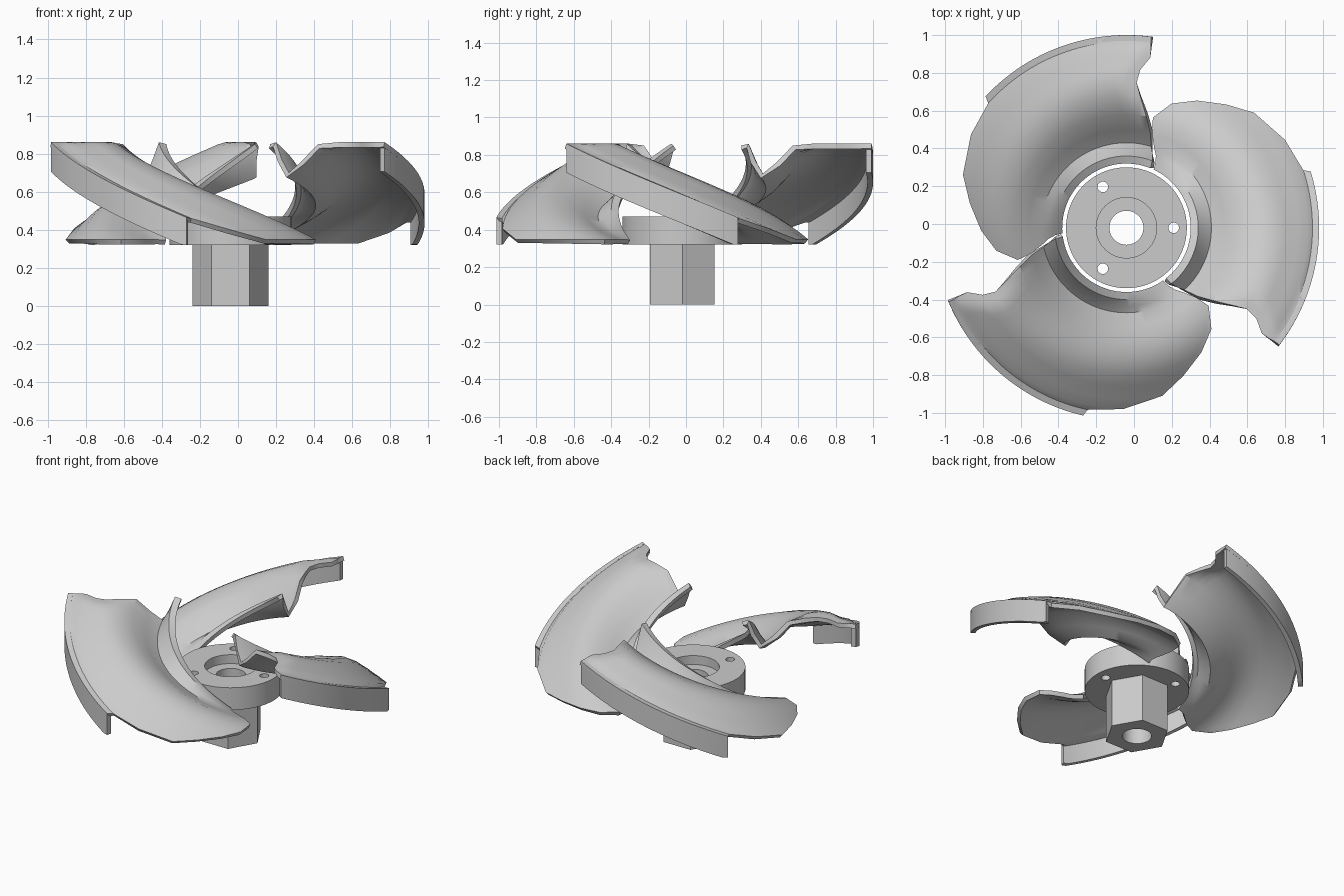
import bpy, bmesh, math
from mathutils import Vector

cube = bpy.data.objects.get("Cube")
if cube:
    bpy.data.objects.remove(cube, do_unlink=True)

AXIS = Vector((-0.04, -0.02, 0))
TOP = 0.86

metal = bpy.data.materials.new("grey_metal")
metal.use_nodes = True
GREY = (0.6, 0.6, 0.6, 1)
metal.diffuse_color = GREY
metal.node_tree.nodes["Principled BSDF"].inputs["Base Color"].default_value = GREY


def activate(obj):
    bpy.ops.object.select_all(action='DESELECT')
    obj.select_set(True)
    bpy.context.view_layer.objects.active = obj


def smooth(obj, angle=35):
    activate(obj)
    bpy.ops.object.shade_smooth_by_angle(angle=math.radians(angle))


def cylinder(name, radius, low, high, sides=64, offset=(0, 0)):
    centre = AXIS + Vector((offset[0], offset[1], (low + high) / 2))
    bpy.ops.mesh.primitive_cylinder_add(vertices=sides, radius=radius,
                                        depth=high - low, location=centre)
    obj = bpy.context.object
    obj.name = name
    obj.data.materials.append(metal)
    return obj


def cut(obj, cutter):
    mod = obj.modifiers.new("cut", 'BOOLEAN')
    mod.operation = 'DIFFERENCE'
    mod.solver = 'EXACT'
    mod.object = cutter
    activate(obj)
    bpy.ops.object.modifier_apply(modifier=mod.name)
    bpy.data.objects.remove(cutter, do_unlink=True)


def polar(radius, degrees, z):
    a = math.radians(degrees)
    return AXIS + Vector((radius * math.cos(a), radius * math.sin(a), z))


def sheet(name, rows, thickness):
    """Skin a grid of points and give it thickness on its back side."""
    bm = bmesh.new()
    grid = [[bm.verts.new(p) for p in row] for row in rows]
    for r0, r1 in zip(grid, grid[1:]):
        for i in range(len(r0) - 1):
            bm.faces.new((r0[i], r0[i + 1], r1[i + 1], r1[i]))
    mesh = bpy.data.meshes.new(name)
    bm.to_mesh(mesh)
    bm.free()
    mesh.materials.append(metal)
    obj = bpy.data.objects.new(name, mesh)
    bpy.context.collection.objects.link(obj)
    mod = obj.modifiers.new("thickness", 'SOLIDIFY')
    mod.thickness = thickness
    mod.offset = -1
    activate(obj)
    bpy.ops.object.modifier_apply(modifier=mod.name)
    for v in obj.data.vertices:
        v.co.z = min(max(v.co.z, 0.32), TOP)
    smooth(obj)


# Hub: flange with counterbore, bore and bolt holes, on a hexagonal shank
flange = cylinder("hub_flange", 0.32, 0.32, 0.47)
cut(flange, cylinder("cutter", 0.16, 0.41, 0.6))
cut(flange, cylinder("cutter", 0.09, 0.2, 0.6, 48))
for k in range(3):
    a = math.radians(120 * k)
    spot = (0.25 * math.cos(a), 0.25 * math.sin(a))
    cut(flange, cylinder("cutter", 0.028, 0.2, 0.6, 24, spot))
smooth(flange)

shank = cylinder("hex_shank", 0.2, 0, 0.32, 6)
shank.rotation_euler.z = math.radians(30)
activate(shank)
bpy.ops.object.transform_apply(location=False, rotation=True, scale=False)
cut(shank, cylinder("cutter", 0.09, -0.1, 0.5, 48))
smooth(shank)

# Blade ribs from outer lip to inner wall:
# radius, start angle, start height, end angle, end height
RIBS = [
    (1.02, -37.4, 0.86, 17, 0.465),
    (0.985, -37.5, 0.86, 18, 0.46),
    (0.96, -37.8, 0.88, 29, 0.405),
    (0.91, -38, 0.89, 42, 0.348),
    (0.84, -35, 0.9, 51, 0.348),
    (0.77, -34, 0.9, 61, 0.348),
    (0.70, -36, 0.89, 70, 0.348),
    (0.60, -40, 0.85, 76.5, 0.348),
    (0.52, -44, 0.76, 75, 0.348),
    (0.45, -47, 0.70, 71, 0.348),
    (0.415, -49.5, 0.77, 68, 0.348),
    (0.38, -51, 0.86, 66, 0.348),
    (0.34, -52, 0.85, 65, 0.345),
]
STEPS = 32
SKIRT_DROP = 0.155

for k in range(3):
    turn = 120 * k
    # Curved blade
    rows = []
    for radius, a0, z0, a1, z1 in RIBS:
        row = []
        for i in range(STEPS + 1):
            t = i / STEPS
            z = min(TOP, z0 + (z1 - z0) * t)
            row.append(polar(radius, turn + a0 + (a1 - a0) * t, z))
        rows.append(row)
    sheet("blade_%d" % (k + 1), rows, 0.028)

    # Outer skirt hanging from the blade lip
    _, a0, z0, a1, z1 = RIBS[0]
    rows = [[], []]
    for i in range(STEPS + 1):
        t = i / STEPS
        z = z0 + (z1 - z0) * t
        for row, drop in zip(rows, (SKIRT_DROP, 0)):
            row.append(polar(1.02, turn + a0 + (a1 - a0) * t, z - drop))
    sheet("blade_skirt_%d" % (k + 1), rows, 0.03)
